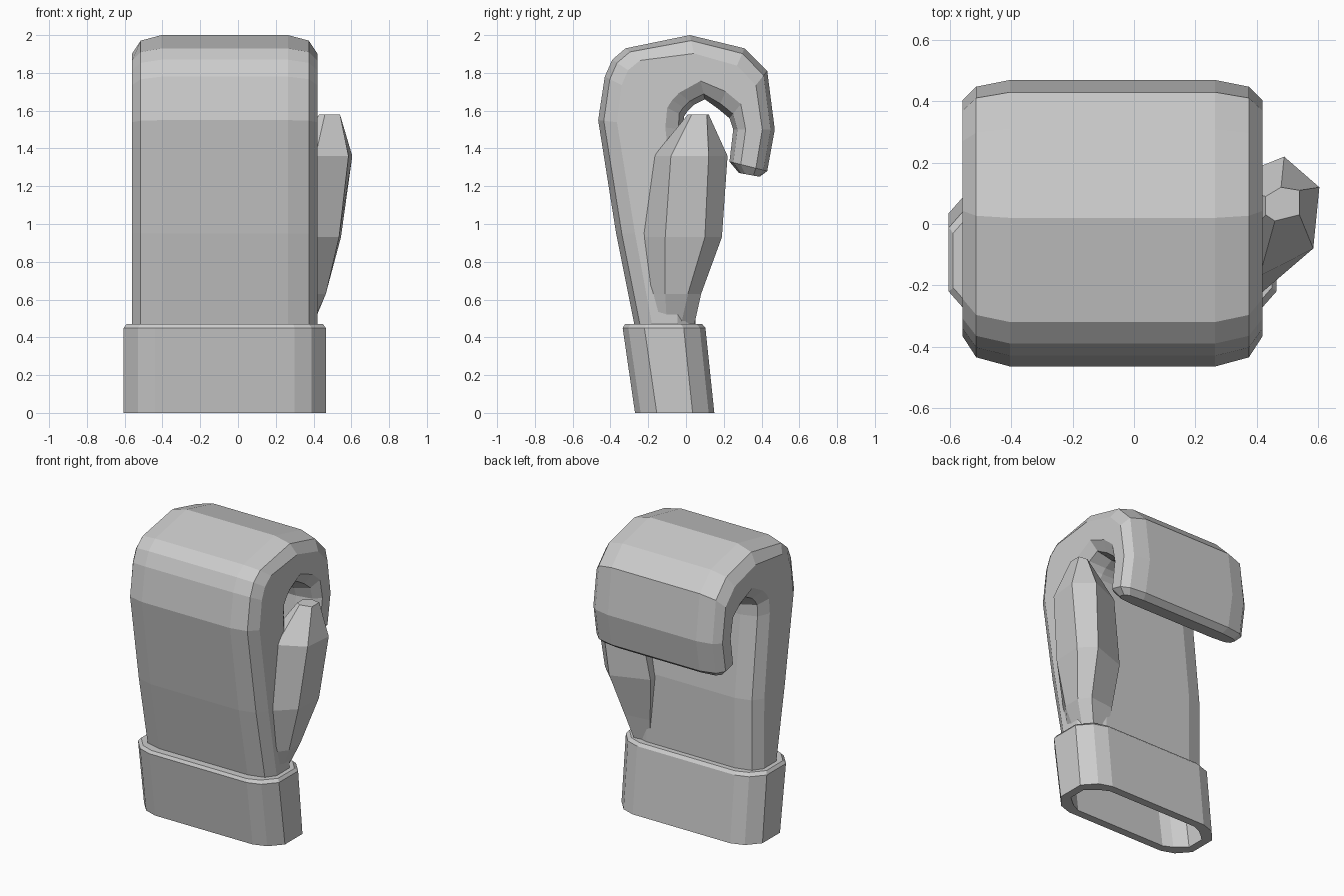
import bpy, bmesh
from mathutils import Vector

if "Cube" in bpy.data.objects:
    bpy.data.objects.remove(bpy.data.objects["Cube"])

CX = -0.07  # centre line of the hand and cuff


def loft(name, rings):
    """Skin a list of equal-length rings and cap both ends."""
    bm = bmesh.new()
    vs = [[bm.verts.new(p) for p in r] for r in rings]
    n = len(vs[0])
    for a, b in zip(vs, vs[1:]):
        for i in range(n):
            j = (i + 1) % n
            bm.faces.new((a[i], a[j], b[j], b[i]))
    bm.faces.new(vs[0][::-1])
    bm.faces.new(vs[-1])
    bmesh.ops.recalc_face_normals(bm, faces=bm.faces)
    me = bpy.data.meshes.new(name)
    bm.to_mesh(me)
    bm.free()
    ob = bpy.data.objects.new(name, me)
    bpy.context.collection.objects.link(ob)
    return ob


def section(outer, inner, corner):
    """Rounded rectangle spanning outer->inner; corner = (half width, inset) pairs."""
    o, i = (Vector((CX, *p)) for p in (outer, inner))
    length = (i - o).length
    d = (i - o) / length
    half = [(w, min(t, f * length)) for (w, t), f in zip(corner, (0, 0.1, 0.3))]
    right = [o + d * t + Vector((w, 0, 0)) for w, t in half]
    right += [i - d * t + Vector((w, 0, 0)) for w, t in reversed(half)]
    left = [Vector((2 * CX - p.x, p.y, p.z)) for p in reversed(right)]
    return right + left


# Curled mitten hand: outer and inner (y, z) of each station along the fold
stations = [
    ((-0.26, 0.40), (0.05, 0.40)), ((-0.37, 0.95), (0.05, 0.95)),
    ((-0.465, 1.55), (-0.01, 1.50)), ((-0.43, 1.78), (-0.01, 1.57)),
    ((-0.39, 1.87), (0.01, 1.60)), ((-0.32, 1.93), (0.04, 1.63)),
    ((0.02, 2.00), (0.10, 1.66)), ((0.31, 1.93), (0.17, 1.61)),
    ((0.43, 1.81), (0.23, 1.56)), ((0.47, 1.50), (0.25, 1.50)),
    ((0.43, 1.28), (0.23, 1.33)),
]
hand_corner = [(0.335, 0), (0.445, 0.03), (0.49, 0.10)]
rings = [section(o, i, hand_corner) for o, i in stations]
rings.append(section((0.39, 1.25), (0.28, 1.27), [(0.32, 0), (0.42, 0.02), (0.45, 0.05)]))
loft("hand", rings)

# Thumb: horizontal six-sided rings, partly sunk into the hand
thumb = [
    (0.45, [(0.38, -0.18), (0.39, -0.10), (0.39, -0.03), (0.36, 0.04), (0.25, 0.03), (0.25, -0.15)]),
    (0.63, [(0.40, -0.20), (0.465, -0.11), (0.465, 0.01), (0.41, 0.08), (0.23, 0.06), (0.23, -0.15)]),
    (0.93, [(0.41, -0.23), (0.535, -0.11), (0.545, 0.10), (0.45, 0.19), (0.20, 0.10), (0.20, -0.15)]),
    (1.36, [(0.41, -0.17), (0.585, -0.08), (0.605, 0.12), (0.49, 0.22), (0.27, 0.13), (0.30, -0.10)]),
    (1.58, [(0.46, 0.01), (0.54, 0.03), (0.54, 0.11), (0.48, 0.12), (0.43, 0.09), (0.43, 0.03)]),
]
loft("thumb", [[(x, y, z) for x, y in pts] for z, pts in thumb])


# Slanted hollow cuff: profile from the inside top, down, out and up
def cuff_ring(z, inset):
    y = -0.06 - 0.125 * z
    h = 0.21 + 0.02 * z - inset
    corner = [(0.37 - inset * 0.5, 0), (0.46 - inset, 0.03), (0.535 - inset, 0.115)]
    return section((y - h, z), (y + h, z), corner)


loft("cuff", [cuff_ring(z, t) for z, t in
              [(0.38, 0.06), (0, 0.055), (0, 0), (0.45, 0), (0.47, 0.015), (0.47, 0.07), (0.41, 0.07)]])
